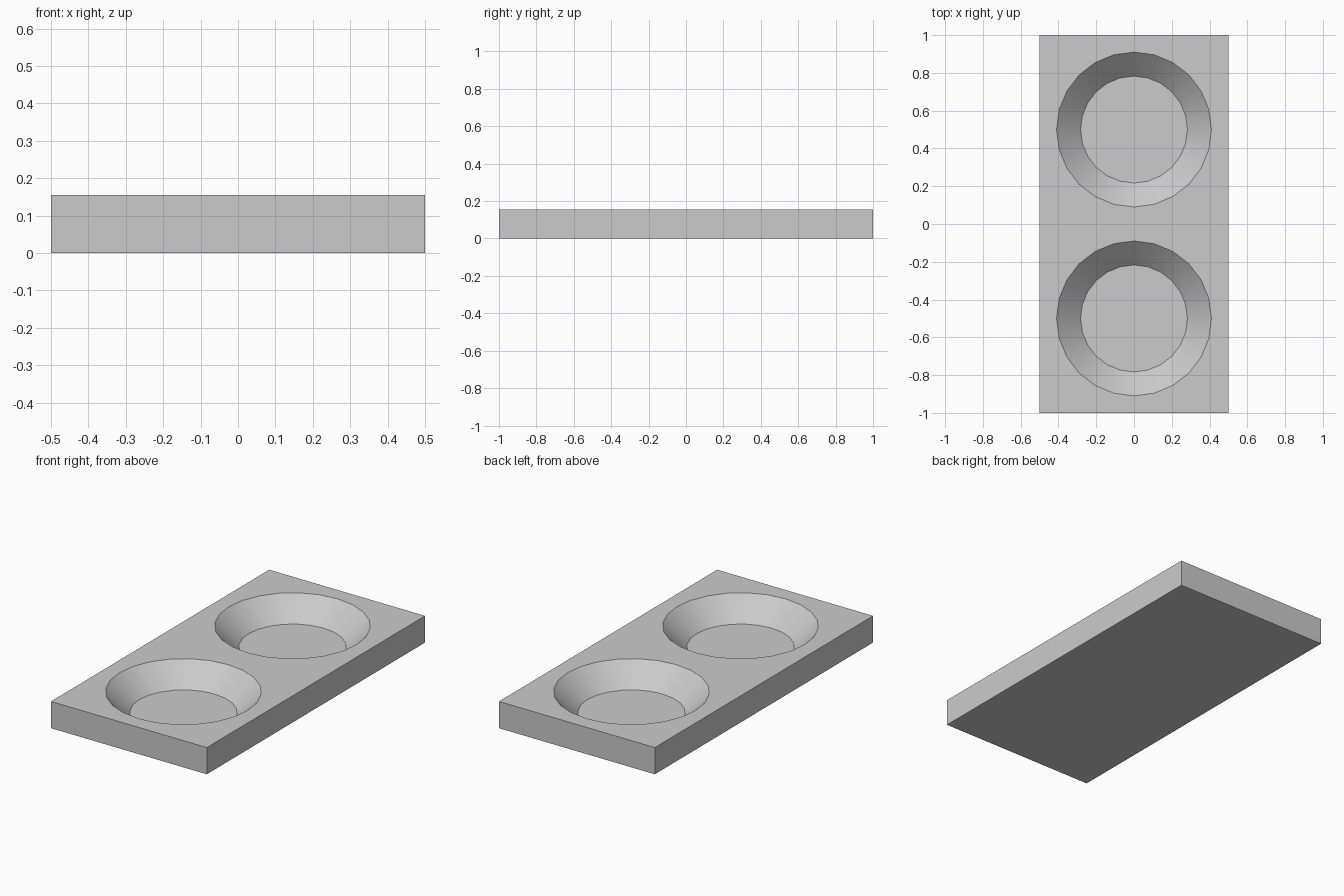
import bpy

old = bpy.data.objects.get("Cube")
if old:
    bpy.data.objects.remove(old, do_unlink=True)

LENGTH, WIDTH, HEIGHT = 2.0, 1.0, 0.155
RIM, FLOOR, DEPTH = 0.41, 0.283, 0.122
SPARE = 0.05  # extra cutter height above the top face

grey = bpy.data.materials.new("light_grey")
grey.use_nodes = True
colour = (0.6, 0.6, 0.6, 1)
grey.diffuse_color = colour
grey.node_tree.nodes["Principled BSDF"].inputs["Base Color"].default_value = colour

# Rectangular slab
bpy.ops.mesh.primitive_cube_add(size=1, location=(0, 0, HEIGHT / 2))
slab = bpy.context.object
slab.name = slab.data.name = "slab_with_two_bowls"
slab.scale = (WIDTH, LENGTH, HEIGHT)
bpy.ops.object.transform_apply(location=True, rotation=False, scale=True)
slab.data.materials.append(grey)


def cut_bowl(y):
    """Sink a tapered round recess into the top of the slab."""
    slope = (RIM - FLOOR) / DEPTH
    tall = DEPTH + SPARE
    bpy.ops.mesh.primitive_cone_add(
        vertices=24, radius1=FLOOR, radius2=RIM + slope * SPARE,
        depth=tall, location=(0, y, HEIGHT - DEPTH + tall / 2))
    cutter = bpy.context.object
    cutter.name = "bowl_cutter"
    cutter.hide_render = True
    cutter.data.materials.append(grey)
    bpy.context.view_layer.objects.active = slab
    cut = slab.modifiers.new("bowl", "BOOLEAN")
    cut.operation = "DIFFERENCE"
    cut.solver = "EXACT"
    cut.object = cutter
    bpy.ops.object.modifier_apply(modifier=cut.name)
    bpy.data.objects.remove(cutter, do_unlink=True)


# Front and back bowls
for side in (-1, 1):
    cut_bowl(side * LENGTH / 4)

# Smooth bowl walls, crisp rims and corners
bpy.ops.object.select_all(action="DESELECT")
slab.select_set(True)
bpy.context.view_layer.objects.active = slab
bpy.ops.object.shade_smooth_by_angle()
